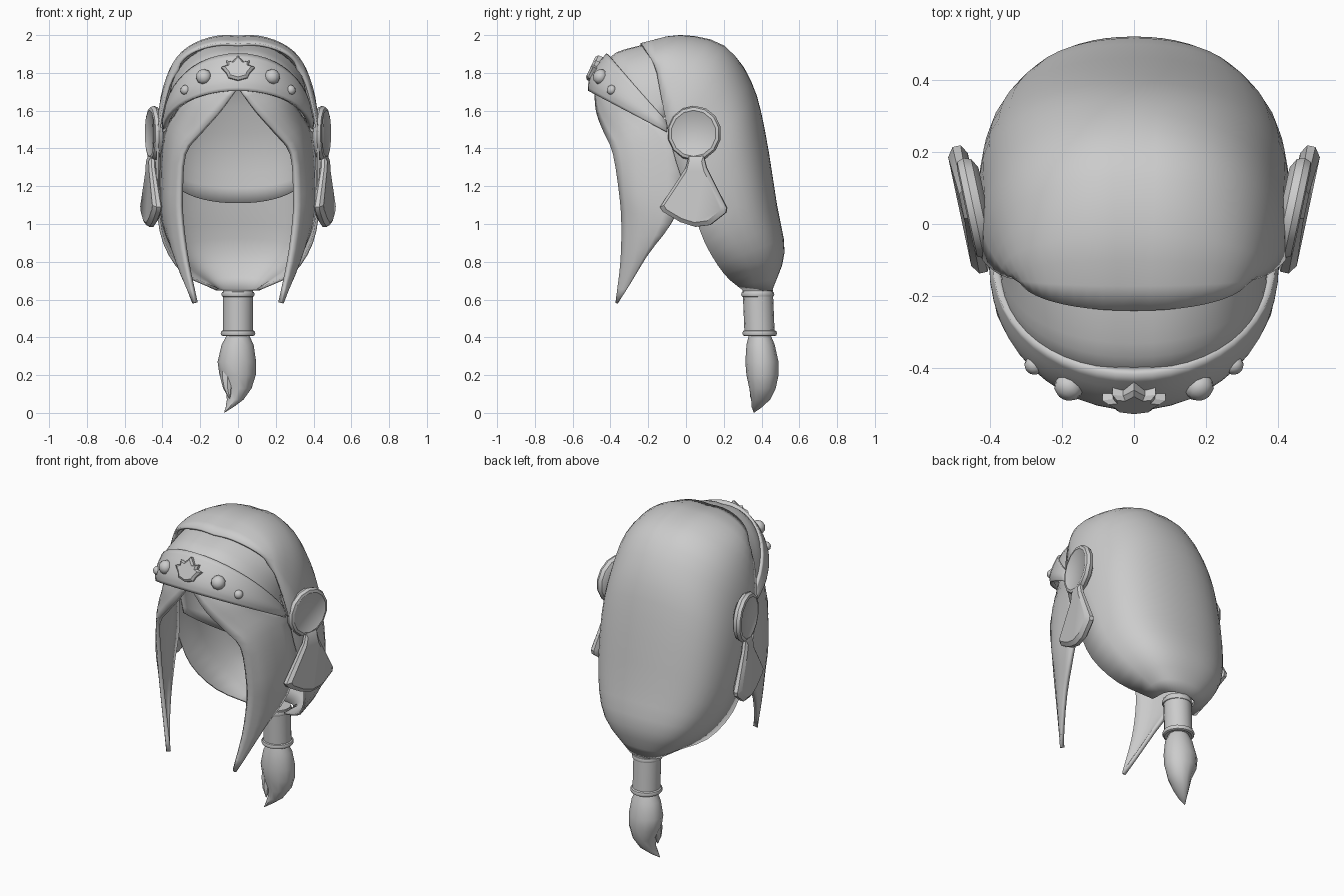
import bpy, bmesh, math
from mathutils import Vector, Matrix

if "Cube" in bpy.data.objects:
    bpy.data.objects.remove(bpy.data.objects["Cube"])

grey = bpy.data.materials.new("plain grey")
grey.diffuse_color = (0.6, 0.6, 0.6, 1)
grey.use_nodes = True
grey.node_tree.nodes["Principled BSDF"].inputs["Base Color"].default_value = grey.diffuse_color


def finish(name, bm, thick=0, angle=40):
    """Turn a bmesh into a smooth-shaded object, optionally given thickness."""
    bmesh.ops.remove_doubles(bm, verts=bm.verts, dist=0.0005)
    bmesh.ops.recalc_face_normals(bm, faces=bm.faces)
    me = bpy.data.meshes.new(name)
    bm.to_mesh(me)
    bm.free()
    me.materials.append(grey)
    ob = bpy.data.objects.new(name, me)
    bpy.context.collection.objects.link(ob)
    if thick:
        mod = ob.modifiers.new("thickness", 'SOLIDIFY')
        mod.thickness, mod.offset = thick, 0
    bpy.ops.object.select_all(action='DESELECT')
    ob.select_set(True)
    bpy.context.view_layer.objects.active = ob
    bpy.ops.object.shade_smooth_by_angle(angle=math.radians(angle))
    return ob


def spline(pts, n):
    """Catmull-Rom points through pts, n steps per span."""
    p = [Vector(q) for q in pts]
    p = [2 * p[0] - p[1]] + p + [2 * p[-1] - p[-2]]
    out = []
    for i in range(1, len(p) - 2):
        a, b, c, d = p[i - 1:i + 3]
        for k in range(n):
            t = k / n
            out.append(0.5 * (2 * b + (c - a) * t + (2 * a - 5 * b + 4 * c - d) * t * t
                              + (3 * b - a - 3 * c + d) * t ** 3))
    return out + [p[-2]]


def grid(bm, rows, closed=False):
    vs = [[bm.verts.new(p) for p in r] for r in rows]
    m = len(vs[0])
    for a, b in zip(vs, vs[1:]):
        for j in range(m if closed else m - 1):
            k = (j + 1) % m
            bm.faces.new((a[j], a[k], b[k], b[j]))
    return vs


def bowl(name, centre, side, thick, power, groove=0.0, spread=0.95):
    """Shell whose rows bow from a side point through a centre point to the mirrored side.
    power = (first, middle, last row): lower values make a boxier bow."""
    rows, n = [], 12
    cs, ss = spline(centre, 3), spline(side, 3)
    for i, (c, s) in enumerate(zip(cs, ss)):
        row = []
        t = 2 * i / (len(cs) - 1)
        pw = power[0] + (power[1] - power[0]) * min(t, 1) + (power[2] - power[1]) * max(t - 1, 0)
        for j in range(-n, n + 1):
            v = j / n * math.pi / 2
            w = max(math.cos(v), 0) ** pw
            x = s.x * math.copysign(abs(math.sin(v)) ** spread, v)
            z = s.z + (c.z - s.z) * w
            if z > 1.85:
                z -= groove * math.exp(-(x / 0.06) ** 2)
            row.append((x, s.y + (c.y - s.y) * w, z))
        rows.append(row)
    bm = bmesh.new()
    grid(bm, rows)
    return finish(name, bm, thick, 50)


# Main hair, open at the face
bowl("back_hair",
     [(0, -.24, 1.957), (0, -.03, 2.0), (0, .2, 1.945), (0, .34, 1.75),
      (0, .41, 1.5), (0, .475, 1.1), (0, .515, .85), (0, .45, .65)],
     [(.31, -.15, 1.82), (.365, -.14, 1.73), (.415, -.1, 1.52), (.425, -.05, 1.32),
      (.425, .03, 1.1), (.39, .1, .9), (.285, .2, .74), (.11, .3, .655)], .014, (.95, .58, .38), .01)

# Inner scalp that ends above the nape
bowl("inner_scalp",
     [(0, -.3, 1.82), (0, -.08, 1.86), (0, .08, 1.76), (0, .16, 1.55), (0, .2, 1.35), (0, .2, 1.11)],
     [(.30, -.16, 1.74), (.34, -.13, 1.68), (.36, -.09, 1.58), (.37, -.06, 1.5),
      (.37, -.04, 1.4), (.36, -.02, 1.28)], .008, (.95, .9, .9))

# Hair over the forehead, tucked below the headband
bowl("forehead_hair",
     [(0, -.16, 1.96), (0, -.29, 1.935), (0, -.40, 1.885), (0, -.46, 1.73)],
     [(.355, -.09, 1.66), (.36, -.10, 1.6), (.365, -.12, 1.55), (.365, -.13, 1.52)], .014, (.92, .9, .9), .012)

# Headband
bowl("headband",
     [(0, -.41, 1.895), (0, -.465, 1.83), (0, -.5, 1.76), (0, -.505, 1.705)],
     [(.38, -.10, 1.535), (.385, -.10, 1.525), (.39, -.10, 1.51), (.385, -.10, 1.49)], .028, (.92, .92, .95), 0, 1)


# Swept fringe running into a long pointed lock on each side
inner = [(.01, -.475, 1.71), (.10, -.465, 1.59), (.20, -.425, 1.48), (.285, -.38, 1.37),
         (.30, -.345, 1.15), (.295, -.335, 1.0), (.268, -.34, .8), (.222, -.365, .585)]
middle = [(.06, -.46, 1.73), (.19, -.415, 1.63), (.28, -.345, 1.53), (.345, -.27, 1.42),
          (.37, -.25, 1.17), (.36, -.24, 1.0), (.315, -.275, .8), (.226, -.363, .583)]
outer = [(.10, -.43, 1.75), (.25, -.34, 1.67), (.33, -.21, 1.57), (.385, -.06, 1.47),
         (.405, -.01, 1.2), (.39, -.08, 1.0), (.325, -.21, .83), (.23, -.36, .582)]
for s, word in ((1, "right"), (-1, "left")):
    bm = bmesh.new()
    rows = []
    for tri in zip(*(spline(c, 3) for c in (inner, middle, outer))):
        rows.append([(p.x * s, p.y, p.z) for p in spline(tri, 3)])
    grid(bm, rows)
    finish("front_lock_" + word, bm, .024, 50)


def round_part(name, rings, sides, frame=None, caps=True):
    """Stack of circles given as (centre, rx, ry), placed by an optional matrix."""
    bm = bmesh.new()
    rows = [[(c[0] + rx * math.cos(2 * math.pi * j / sides),
              c[1] + ry * math.sin(2 * math.pi * j / sides), c[2]) for j in range(sides)]
            for c, rx, ry in rings]
    vs = grid(bm, rows, True)
    if caps:
        bm.faces.new(vs[0])
        bm.faces.new(vs[-1])
    if frame:
        bm.transform(frame)
    return finish(name, bm)


# Ear discs and the fan pendants below them
fan = [(-.035, 1.36), (-.05, 1.30), (-.19, 1.09), (-.175, 1.065), (-.08, 1.01), (0, .985),
       (.08, .995), (.165, 1.06), (.17, 1.085), (.06, 1.30), (.045, 1.36)]
for s, word in ((1, "right"), (-1, "left")):
    flip = Matrix.Diagonal((s, 1, 1, 1))
    tilt = Matrix.Rotation(math.radians(-12), 4, 'Z')
    place = flip @ Matrix.Translation((.445, .045, 1.48)) @ tilt @ Matrix.Rotation(math.pi / 2, 4, 'Y')
    round_part("ear_disc_" + word,
               [((0, 0, -.035), .11, .11), ((0, 0, -.02), .138, .138), ((0, 0, .002), .146, .146),
                ((0, 0, .02), .138, .138), ((0, 0, .024), .122, .122), ((0, 0, .021), .118, .118)], 14, place)
    bm = bmesh.new()
    rows = []
    for x, k in ((-.03, .86), (-.015, 1), (.008, 1), (.026, .86)):
        rows.append([(x * (1 if z < 1.2 else .7), (y + .01) * k, 1.15 + (z - 1.15) * k) for y, z in fan])
    vs = grid(bm, rows, True)
    bm.faces.new(vs[0])
    bm.faces.new(vs[-1])
    bm.transform(flip @ Matrix.Translation((.460, .04, 0)) @ tilt)
    finish("ear_pendant_" + word, bm, angle=35)

# Round studs on the headband
for s, word in ((1, "right"), (-1, "left")):
    for i, (x, y, z, r) in enumerate(((.182, -.455, 1.78, .042), (.28, -.395, 1.71, .027))):
        bm = bmesh.new()
        bmesh.ops.create_uvsphere(bm, u_segments=10, v_segments=6, radius=r)
        out = Vector((x * s * 1.2, y, .22)).to_track_quat('Z', 'Y').to_matrix().to_4x4()
        bm.transform(Matrix.Translation((x * s, y, z)) @ out @ Matrix.Diagonal((1, 1, .85, 1)))
        finish(f"stud_{i + 1}_{word}", bm)

# Pointed leaf emblem at the centre of the headband
half = [(0, .08), (.03, .042), (.06, .05), (.058, .022), (.088, .012), (.06, -.025), (.05, -.05), (0, -.065)]
shape = half + [(-x, y) for x, y in half[-2:0:-1]]
bm = bmesh.new()
vs = grid(bm, [[(x * k, y * k, h) for x, y in shape] for h, k in ((-.02, 1), (.014, 1), (.026, .8))], True)
bm.faces.new(vs[0])
bm.faces.new(vs[-1])
bm.transform(Matrix.Translation((0, -.484, 1.815)) @ Matrix.Rotation(math.radians(65), 4, 'X'))
finish("emblem", bm, angle=25)

# Ponytail sleeve with a rolled ring at each end
round_part("ponytail_sleeve", [((0, .38, .65), .08, .08), ((0, .39, .41), .08, .08)], 16)
for name, y, z, r in (("upper_ring", .38, .628, .074), ("lower_ring", .39, .422, .078)):
    round_part(name, [((0, y, z + .016 * math.sin(a)), r + .014 * math.cos(a), r + .014 * math.cos(a))
                      for a in (i * math.pi / 4 for i in range(9))], 16, caps=False)

# Brush-like tuft with a long curled tip and a shorter one
tuft = [((0, .39, .42), .055, .055), ((-.002, .395, .36), .085, .075), ((-.006, .402, .27), .102, .088),
        ((-.002, .405, .2), .096, .085), ((.004, .405, .13), .068, .07), ((-.015, .395, .07), .044, .05),
        ((-.045, .375, .03), .02, .027), ((-.072, .36, .002), .002, .002)]
round_part("tuft", tuft, 12)
round_part("tuft_short_tip", [((-.045, .39, .27), .048, .04), ((-.055, .38, .19), .04, .042),
                              ((-.055, .362, .13), .024, .026), ((-.045, .343, .075), .002, .002)], 8)
